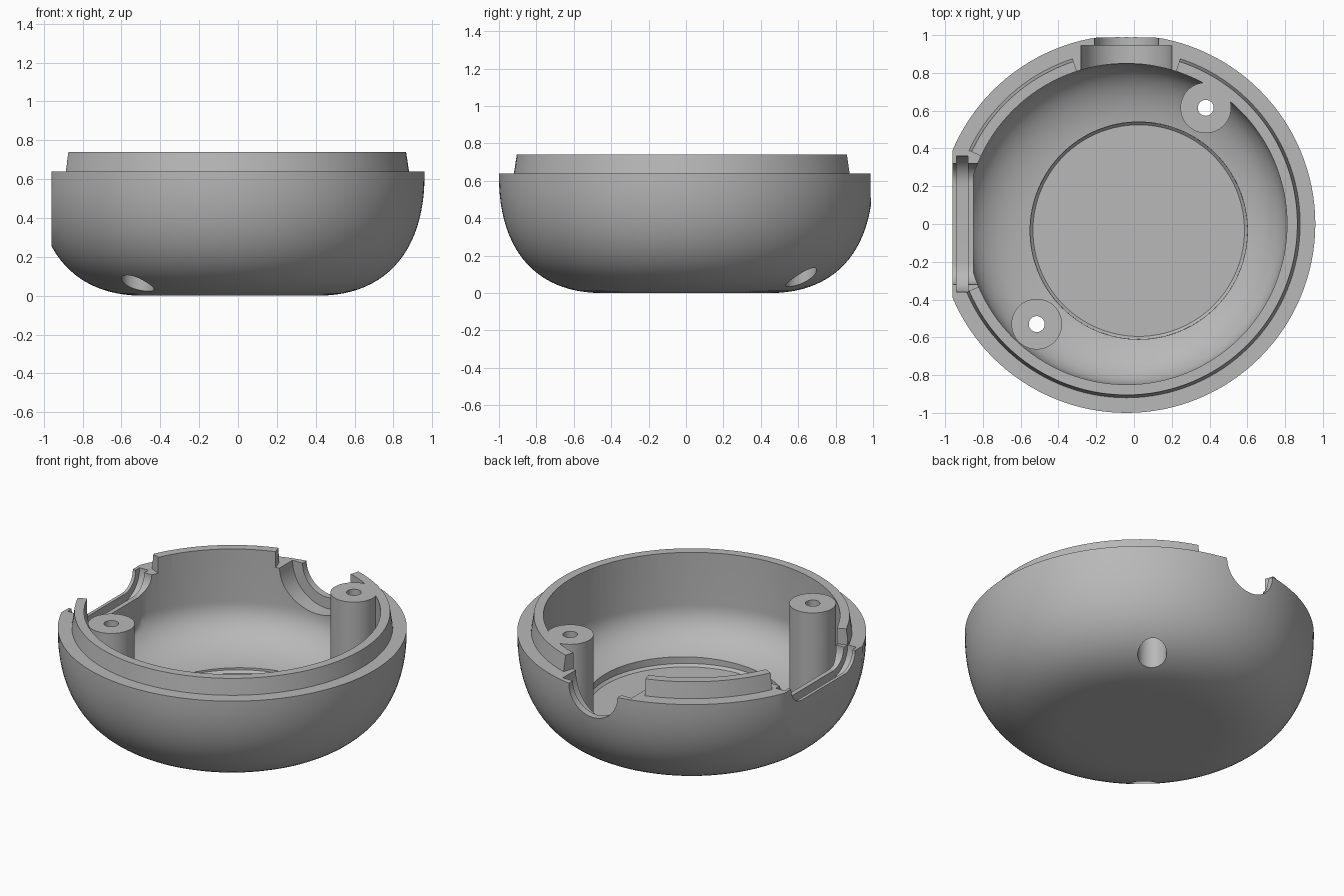
import bpy, bmesh, math
from mathutils import Vector, Matrix
from mathutils.geometry import interpolate_bezier

if "Cube" in bpy.data.objects:
    bpy.data.objects.remove(bpy.data.objects["Cube"])

CX = -0.04      # bowl axis
RIM = 0.64      # height of the outer rim
TOP = 0.74      # height of the locating lip
SEG = 128

grey = bpy.data.materials.new("grey plastic")
grey.use_nodes = True
colour = (0.48, 0.48, 0.48, 1)
grey.diffuse_color = colour
grey.node_tree.nodes["Principled BSDF"].inputs["Base Color"].default_value = colour


def finish(name, bm):
    bmesh.ops.recalc_face_normals(bm, faces=bm.faces[:])
    mesh = bpy.data.meshes.new(name)
    bm.to_mesh(mesh)
    bm.free()
    mesh.materials.append(grey)
    ob = bpy.data.objects.new(name, mesh)
    bpy.context.collection.objects.link(ob)
    return ob


def revolve(name, profile, x=CX, y=0.0):
    """Closed solid turned from (radius, z) points running axis to axis."""
    bm = bmesh.new()
    verts = [bm.verts.new((r, 0, z)) for r, z in profile]
    edges = [bm.edges.new(pair) for pair in zip(verts, verts[1:])]
    bmesh.ops.spin(bm, geom=verts + edges, axis=(0, 0, 1), cent=(0, 0, 0),
                   angle=math.tau, steps=SEG, use_duplicate=False)
    bmesh.ops.remove_doubles(bm, verts=bm.verts[:], dist=1e-5)
    bmesh.ops.translate(bm, verts=bm.verts[:], vec=(x, y, 0))
    return finish(name, bm)


def prism(name, points, direction):
    bm = bmesh.new()
    face = bm.faces.new([bm.verts.new(p) for p in points])
    out = bmesh.ops.extrude_face_region(bm, geom=[face])
    moved = [v for v in out["geom"] if isinstance(v, bmesh.types.BMVert)]
    bmesh.ops.translate(bm, verts=moved, vec=direction)
    return finish(name, bm)


def cylinder(name, x, y, radius, z0, z1):
    return revolve(name, [(0, z0), (radius, z0), (radius, z1), (0, z1)], x, y)


def box(name, lo, hi):
    corners = [(lo[0], lo[1], lo[2]), (hi[0], lo[1], lo[2]),
               (hi[0], hi[1], lo[2]), (lo[0], hi[1], lo[2])]
    return prism(name, corners, (0, 0, hi[2] - lo[2]))


def u_slot(name, half, radius, near, far, turn, shift):
    """U-shaped cutter open at the top, running outward from near to far."""
    arc = [math.pi * i / 32 for i in range(33)]
    pts = [(half, 0.9)]
    for a in arc:
        side = (half - radius) * (1 if a <= math.pi / 2 else -1)
        if abs(a - math.pi / 2) < 1e-6 and half > radius:
            pts.append((half - radius, RIM - radius))
            side = radius - half
        pts.append((side + radius * math.cos(a), RIM - radius * math.sin(a)))
    pts.append((-half, 0.9))
    spin = Matrix.Rotation(turn, 3, "Z")
    world = [spin @ Vector((u, near, z)) + Vector((shift, 0, 0)) for u, z in pts]
    return prism(name, world, spin @ Vector((0, far - near, 0)))


def lip_gap(name, a0, a1):
    """Wedge that removes the lip between two angles."""
    angles = [math.radians(a0 + (a1 - a0) * i / 16) for i in range(17)]
    ring = [(1.1, a) for a in angles] + [(0.7, a) for a in reversed(angles)]
    return prism(name, [(CX + r * math.cos(a), r * math.sin(a), RIM) for r, a in ring],
                 (0, 0, 0.4))


def boolean(target, cutter, operation="DIFFERENCE"):
    mod = target.modifiers.new("cut", "BOOLEAN")
    mod.object, mod.operation, mod.solver = cutter, operation, "EXACT"
    graph = bpy.context.evaluated_depsgraph_get()
    mesh = bpy.data.meshes.new_from_object(target.evaluated_get(graph))
    target.modifiers.clear()
    target.data = mesh
    bpy.data.objects.remove(cutter)


def curve(*points):
    return [tuple(p)[:2] for p in interpolate_bezier(*[Vector(p) for p in points], 24)]


# Outer bowl with the tapered lip on top
outer = curve((0.45, 0), (0.81, 0), (1, 0.24), (1, 0.62))
bowl = revolve("bowl_shell", [(0, 0)] + outer +
               [(1, RIM), (0.92, RIM), (0.905, TOP), (0, TOP)])
boolean(bowl, box("flat_side", (-1.5, -1, -0.5), (-0.96, 1, 1.5)))

# Cavity, leaving the screw posts and the thick flat wall standing
inner = curve((0.48, 0.145), (0.68, 0.16), (0.85, 0.25), (0.85, 0.41))
cavity = revolve("cavity", [(0, 0.145)] + inner + [(0.85, 1), (0, 1)])
boolean(cavity, revolve("floor_recess", [(0, 0.12), (0.56, 0.12), (0.575, 0.135),
                                         (0.577, 0.3), (0, 0.3)], 0.025, -0.035), "UNION")
posts = [(0.38, 0.615), (-0.515, -0.53)]
for x, y in posts:
    boolean(cavity, cylinder("post", x, y, 0.134, -0.1, 1.2))
boolean(cavity, box("side_block", (-1.2, -0.5, -0.1), (-0.85, 0.5, 1.2)))
boolean(bowl, cavity)

# Breaks in the lip at the back and side openings
boolean(bowl, lip_gap("back_gap", 72, 108))
boolean(bowl, lip_gap("side_gap", 155, 203))

# Stepped round opening at the back
boolean(bowl, u_slot("back_hole", 0.17, 0.17, 0.6, 1.2, 0, CX))
boolean(bowl, u_slot("back_step", 0.24, 0.24, 0.6, 0.945, 0, CX))

# Wide opening in the flat side with a seal groove
quarter = math.pi / 2
boolean(bowl, u_slot("side_opening", 0.32, 0.11, 0.7, 1.2, quarter, 0))
boolean(bowl, u_slot("side_groove", 0.36, 0.16, 0.88, 0.94, quarter, 0))

# Screw holes with wider bores from below
for x, y in posts:
    boolean(bowl, cylinder("screw_hole", x, y, 0.042, -0.2, 1.2))
    boolean(bowl, cylinder("screw_bore", x, y, 0.083, -0.2, 0.35))

# Smooth shading with crisp edges
bpy.ops.object.select_all(action="DESELECT")
bowl.select_set(True)
bpy.context.view_layer.objects.active = bowl
bpy.ops.object.shade_smooth_by_angle(angle=math.radians(30))
